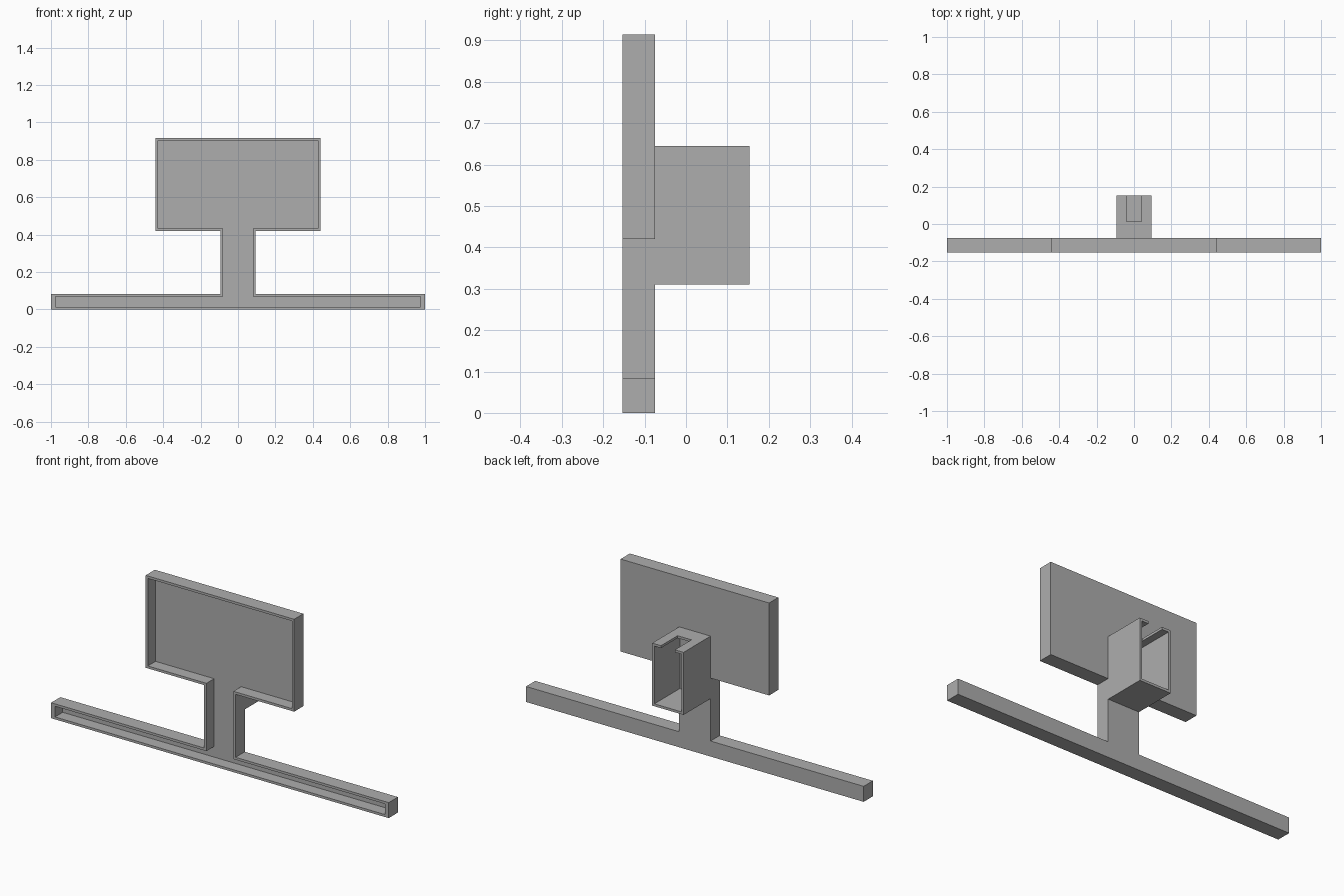
import bpy
import bmesh

cube = bpy.data.objects.get("Cube")
if cube:
    bpy.data.objects.remove(cube, do_unlink=True)

grey = bpy.data.materials.new("plain_grey")
grey.use_nodes = True
grey.diffuse_color = (0.42, 0.42, 0.42, 1)
grey.node_tree.nodes["Principled BSDF"].inputs["Base Color"].default_value = (0.42, 0.42, 0.42, 1)

WALL = 0.013
FRONT, BACK, REAR = -0.153, -0.075, 0.153


def finish(name, bm):
    bmesh.ops.recalc_face_normals(bm, faces=bm.faces)
    mesh = bpy.data.meshes.new(name)
    bm.to_mesh(mesh)
    bm.free()
    mesh.materials.append(grey)
    obj = bpy.data.objects.new(name, mesh)
    bpy.context.collection.objects.link(obj)
    return obj


def mirrored(half):
    """Close a half outline (+x side) with its reflection."""
    return half + [(-x, v) for x, v in reversed(half)]


def bridge(bm, a, b):
    for i in range(len(a)):
        j = (i + 1) % len(a)
        bm.faces.new((a[i], a[j], b[j], b[i]))


def stand_outline(inset, end_inset):
    """Sign panel, post and foot bar as one outline in x and z."""
    return mirrored([
        (1 - end_inset, inset), (1 - end_inset, 0.083 - inset),
        (0.093 - inset, 0.083 - inset), (0.093 - inset, 0.42 + inset),
        (0.44 - inset, 0.42 + inset), (0.44 - inset, 0.915 - inset)])


def tray(name, outer, inner, front, floor, back):
    """Hollow plate, open at the front, with a thin rim."""
    bm = bmesh.new()
    loops = [[bm.verts.new((x, y, z)) for x, z in pts]
             for pts, y in ((outer, back), (outer, front), (inner, front), (inner, floor))]
    for a, b in zip(loops, loops[1:]):
        bridge(bm, a, b)
    bm.faces.new(loops[0])
    bm.faces.new(loops[-1])
    return finish(name, bm)


def slab(name, plan, z0, z1):
    """Extrude a plan outline upward."""
    bm = bmesh.new()
    low, high = ([bm.verts.new((x, y, z)) for x, y in plan] for z in (z0, z1))
    bridge(bm, low, high)
    bm.faces.new(low)
    bm.faces.new(high)
    return finish(name, bm)


# Hollow front: panel, post and foot bar
tray("sign_stand", stand_outline(0, 0), stand_outline(WALL, 0.023),
     FRONT, BACK - WALL, BACK)

# Rear bracket: floor, upright walls and slotted top
W, LOW, TOP = 0.093, 0.31, 0.645
slab("bracket_floor", mirrored([(W, BACK), (W, REAR)]), LOW, LOW + WALL)
slab("bracket_walls", mirrored([(W, BACK), (W, REAR), (W - WALL, REAR),
                                (W - WALL, BACK + WALL)]), LOW + WALL, TOP - WALL)
slab("bracket_slotted_top", mirrored([(W, BACK), (W, REAR), (0.041, REAR), (0.041, 0.013)]),
     TOP - WALL, TOP)
